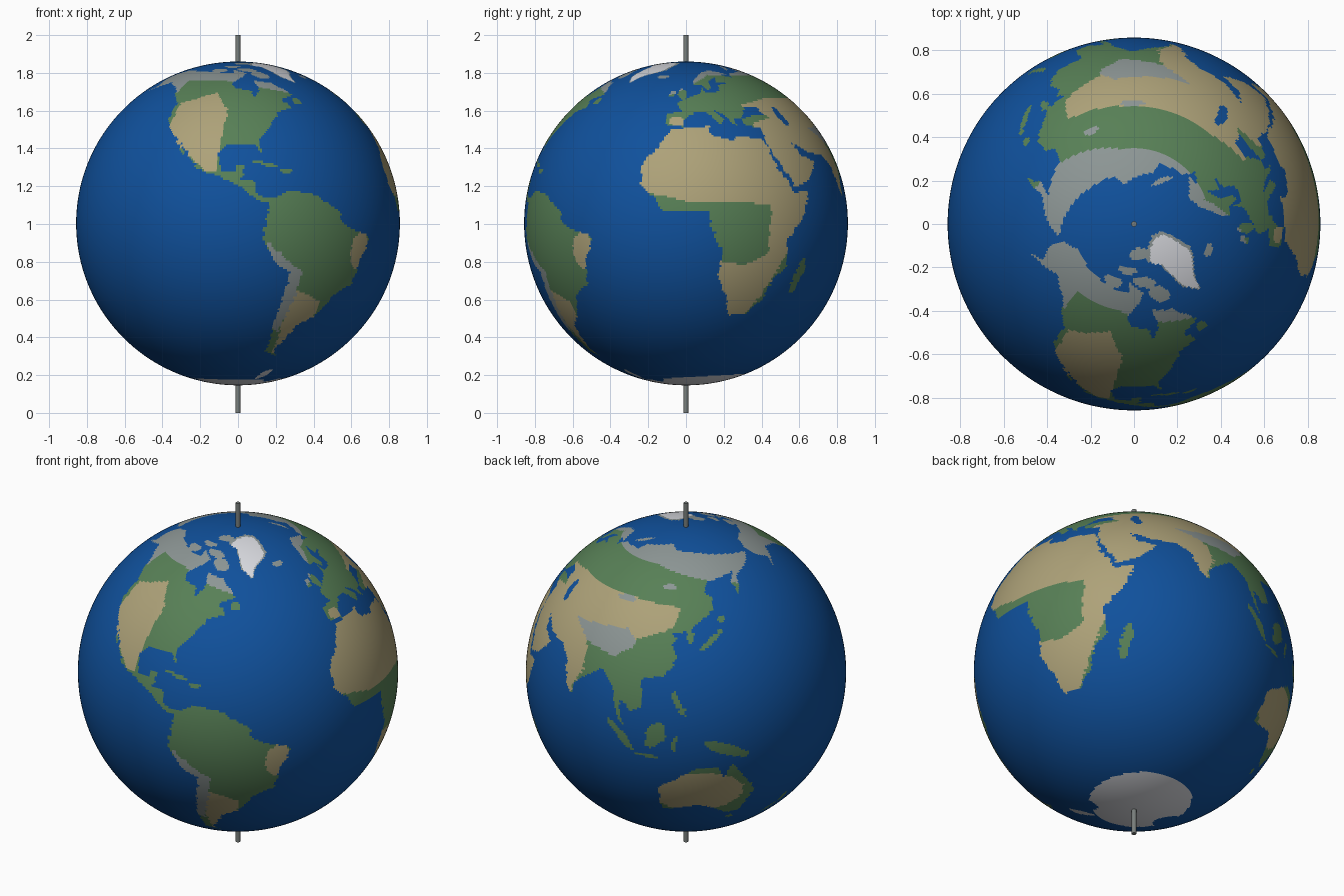
import bpy, bmesh, math

R, COLS, ROWS = 0.857, 450, 225
STEP = 360 / COLS
OCEAN, GREEN, TAN, GREY, WHITE = range(5)


def material(name, r, g, b):
    m = bpy.data.materials.new(name)
    m.diffuse_color = (r, g, b, 1)
    return m


mats = [material("ocean_blue", .005, .082, .335), material("forest_green", .096, .215, .093),
        material("desert_tan", .42, .36, .19), material("tundra_grey", .265, .305, .3),
        material("ice_white", .7, .71, .75)]
axis_mat = material("axis_grey", .19, .21, .2)
grid = [[OCEAN] * COLS for _ in range(ROWS)]


def paint(colour, pts, on_land=False):
    """Fill a (longitude, latitude) outline on the map; on_land leaves the sea alone."""
    for r in range(ROWS):
        lat = (r + .5) * STEP - 90
        xs = sorted(a[0] + (lat - a[1]) * (b[0] - a[0]) / (b[1] - a[1])
                    for a, b in zip(pts, pts[1:] + pts[:1]) if (a[1] > lat) != (b[1] > lat))
        for x0, x1 in zip(xs[::2], xs[1::2]):
            for c in range(math.ceil(x0 / STEP - .5), math.floor(x1 / STEP - .5) + 1):
                if not on_land or grid[r][c % COLS] != OCEAN:
                    grid[r][c % COLS] = colour


def oval(colour, lon, lat, w, h, tilt=0, on_land=False):
    """Oval island or patch, w and h in degrees of arc, leaning by tilt degrees."""
    k, t, pts = math.cos(math.radians(lat)), math.radians(tilt), []
    for i in range(24):
        u, v = w * math.cos(i * math.pi / 12), h * math.sin(i * math.pi / 12)
        pts.append((lon + (u * math.cos(t) - v * math.sin(t)) / k, lat + u * math.sin(t) + v * math.cos(t)))
    paint(colour, pts, on_land)


# North and South America
paint(GREEN, [(-166, 67), (-156, 71), (-128, 70), (-95, 68), (-94, 72), (-82, 68), (-94, 60), (-92, 57),
    (-82, 55), (-80, 51), (-76, 57), (-78, 62), (-65, 60), (-56, 52.5), (-66, 50), (-61, 46), (-70, 43.5),
    (-76, 36), (-81, 31), (-80, 25.5), (-83, 29.5), (-94, 29.5), (-97.5, 26), (-96, 19), (-91, 18.5),
    (-90, 21), (-87, 21), (-89, 16), (-83, 15), (-83, 10), (-77, 9), (-78, 7), (-83, 8.3), (-88, 13),
    (-95, 16), (-105.5, 20), (-114, 31), (-110, 23), (-117, 32), (-124, 40), (-124, 48), (-134, 57),
    (-146, 60.5), (-164, 55), (-158, 58.5), (-165, 62)])
paint(GREEN, [(-78, 8), (-72, 12), (-62, 10.5), (-51, 4.5), (-50, 0), (-35, -5), (-39, -13), (-41, -22),
    (-48.5, -26), (-53.5, -34), (-62, -39), (-69, -51), (-66, -55), (-74, -52), (-73.5, -38), (-70, -18),
    (-76, -14), (-81, -5), (-80, 1)])
# Africa, with its forest belt and wet south-east coast
paint(TAN, [(-6, 35.5), (10, 37), (11, 33), (20, 30.7), (22, 32.7), (34, 31.2), (37, 20), (43.5, 11),
    (51, 11.8), (47, 3.5), (39, -6), (40.5, -15), (35, -20), (32.5, -27), (27, -33.7), (19, -34.5),
    (12, -17.5), (13.7, -11), (9, -1), (9, 4.3), (-7.5, 4.6), (-17, 14.5), (-16.5, 22), (-9.8, 30)])
paint(GREEN, [(-18, 12), (0, 8), (32, 7), (31, -11), (22, -15), (10, -13), (-18, 3)], True)
paint(GREEN, [(41, -8), (34, -21), (26, -35), (42, -24)], True)
# Europe
paint(GREEN, [(-9, 43), (-1.5, 43.5), (-4.5, 48.3), (8.5, 53.7), (10, 57.5), (11, 54), (20, 54.5), (23, 59),
    (30, 60), (22, 60.5), (25, 65), (17, 61.5), (16.5, 57), (13, 55.5), (11, 59), (6, 58.5), (5.5, 62),
    (15, 69), (26, 71), (41, 67), (33, 66.5), (40, 64.5), (45, 68), (60, 69), (60, 40), (41.5, 41.5), (38, 46),
    (31, 46.3), (28, 41), (23.5, 40), (23, 36.7), (19.5, 41.5), (13, 45.5), (18, 40), (16, 38), (10.5, 43.5),
    (4, 43.4), (0, 40), (-2, 36.8), (-9, 37)])
# Asia
paint(GREEN, [(58, 69), (67, 69), (70, 73), (104, 77.5), (113, 74), (140, 72.5), (190, 66), (179, 62.5),
    (163, 59), (157, 51), (156, 57), (162, 61), (140, 58.5), (136, 54.5), (141, 52), (139, 47), (128, 40.5),
    (129, 35.5), (126.5, 34.7), (125, 39.5), (118, 38.5), (122, 37), (119.5, 34.5), (121.7, 30), (117, 23.5),
    (108, 21.5), (109, 12), (105, 9), (100.5, 13), (100, 8.5), (103.5, 1.5), (98.5, 8), (97, 16.5),
    (91, 22.5), (80, 15), (77.5, 8.3), (72, 21), (67, 25), (57, 26), (49, 30), (51, 25), (59.5, 22.3),
    (52, 15.7), (44, 12.7), (35, 28.5), (35.5, 36.5), (27.5, 37), (27, 40.3), (35, 42), (58, 41)])
# Australia, with its dry inland
paint(GREEN, [(114, -22), (130, -12), (136.8, -12), (140, -17.5), (142.5, -11), (153, -25), (150, -37.5),
    (144, -38.5), (137, -34), (131, -31.5), (115, -34.5)])
oval(TAN, 130, -25, 16.5, 10.5, 0, True)

# Arctic islands, then green islands of the world
for spot in [(-70, 66.5, 2.5, 3.5, 45), (-80, 71.5, 3.5, 1.8, -20), (-110, 71, 3, 1.8), (-80, 80.5, 3, 2),
             (-19, 65, 2.4, 1.2), (58, 74, .8, 3.5, -35), (-98, 75.5, 3, 1.3)]:
    oval(GREY, *spot)
for spot in [(-79, 21.5, 5, .7, -15), (-71, 19, 2.5, .8), (-56, 49, 1.7, 1.7), (-2, 53, 1.5, 3.2, 15),
             (-8, 53, 1.2, 1.8), (47, -19, 2, 7, -15), (137, 36, 6, 1, 40), (143, 43.3, 1.4, 1.2),
             (101, -.5, 7.5, 1.5, -47), (110, -7.4, 4.5, .7, -8), (114, 1, 3.3, 5.5, -30),
             (140, -5, 9, 2.2, -22), (121, -2, 1, 3.5), (122.5, 13, 1.2, 5.5, 25), (146.7, -42, 1.3, 1.3),
             (175.8, -38.5, 1.3, 3), (170.3, -44, 1, 3.8, -38)]:
    oval(GREEN, *spot)
oval(OCEAN, 51, 41.5, 1.8, 4.8, 10)

# Dry lands
paint(TAN, [(-122, 48), (-102, 54), (-95, 44), (-98, 19), (-102, 19), (-121, 34)], True)
paint(TAN, [(-67, -24), (-54, -29), (-58, -52), (-70, -53), (-69, -33)], True)
oval(TAN, -40, -9.5, 4.5, 7, 0, True)
oval(TAN, -4, 39.3, 2.8, 2.3, 0, True)
paint(TAN, [(29, 47), (51, 51), (90, 51), (122, 48.5), (120, 41), (103, 35), (80, 31), (82, 20), (77, 9),
    (72, 18), (40, 8), (31, 38), (44, 41)], True)
# High mountains and plateaus
paint(GREY, [(-79, -7), (-65, -18), (-67, -28), (-71, -43), (-75, -38)], True)
paint(GREY, [(69, 36), (98, 38.5), (104, 34), (95, 27.5), (80, 30)], True)
oval(GREY, 91, 49.5, 4, 1.2, 0, True)
oval(GREY, 115, 56.5, 2.5, 1.3, 0, True)

# Tundra line in the north and the southern ice sheet follow rules of latitude
for r in range(ROWS):
    lat = (r + .5) * STEP - 90
    for c in range(COLS):
        lon = (c * STEP + 180) % 360 - 180
        if lon < -20:
            line = 54 if lon < -130 else 62 - max(0, lon + 100) * .2
        elif lon < 20:
            line = 57 + lon * .5
        else:
            line = 66 - max(0, lon - 100) * .17
        if grid[r][c] == GREEN and lat > line:
            grid[r][c] = GREY
        if lat < 3.5 * math.cos(math.radians(lon - 95)) - 71.5:
            grid[r][c] = WHITE
oval(OCEAN, -172, -73, 5, 5)
oval(OCEAN, -42, -72, 4, 5)
oval(WHITE, -64, -69, 1.5, 5, -12)

# Northern ice island: grey shore, white cap as a smaller copy
shore = [(-72, 78), (-58, 82), (-33, 83.5), (-14, 81.5), (-22, 71), (-40, 65), (-44, 60), (-52, 65), (-57, 75)]
paint(GREY, shore)
paint(WHITE, [(x * .84 - 7.2, y * .93 + 4.7) for x, y in shore], True)


def finish(name, bm, materials, z):
    me = bpy.data.meshes.new(name)
    bm.to_mesh(me)
    bm.free()
    for m in materials:
        me.materials.append(m)
    ob = bpy.data.objects.new(name, me)
    ob.location.z = z
    bpy.context.collection.objects.link(ob)


# Globe: fine sphere, each face coloured from the map by its direction
bm = bmesh.new()
bmesh.ops.create_uvsphere(bm, u_segments=COLS, v_segments=ROWS, radius=R)
for f in bm.faces:
    p = f.calc_center_median()
    lat = math.degrees(math.atan2(p.z, math.hypot(p.x, p.y)))
    lon = math.degrees(math.atan2(p.y, p.x))
    f.material_index = grid[min(ROWS - 1, int((lat + 90) / STEP))][math.floor(lon / STEP) % COLS]
    f.smooth = True
finish("globe", bm, mats, 1.003)

# Axis rod through both poles
bm = bmesh.new()
bmesh.ops.create_cone(bm, cap_ends=True, segments=12, radius1=.013, radius2=.013, depth=2)
for f in bm.faces:
    f.smooth = len(f.verts) == 4
finish("axis_rod", bm, [axis_mat], 1)
